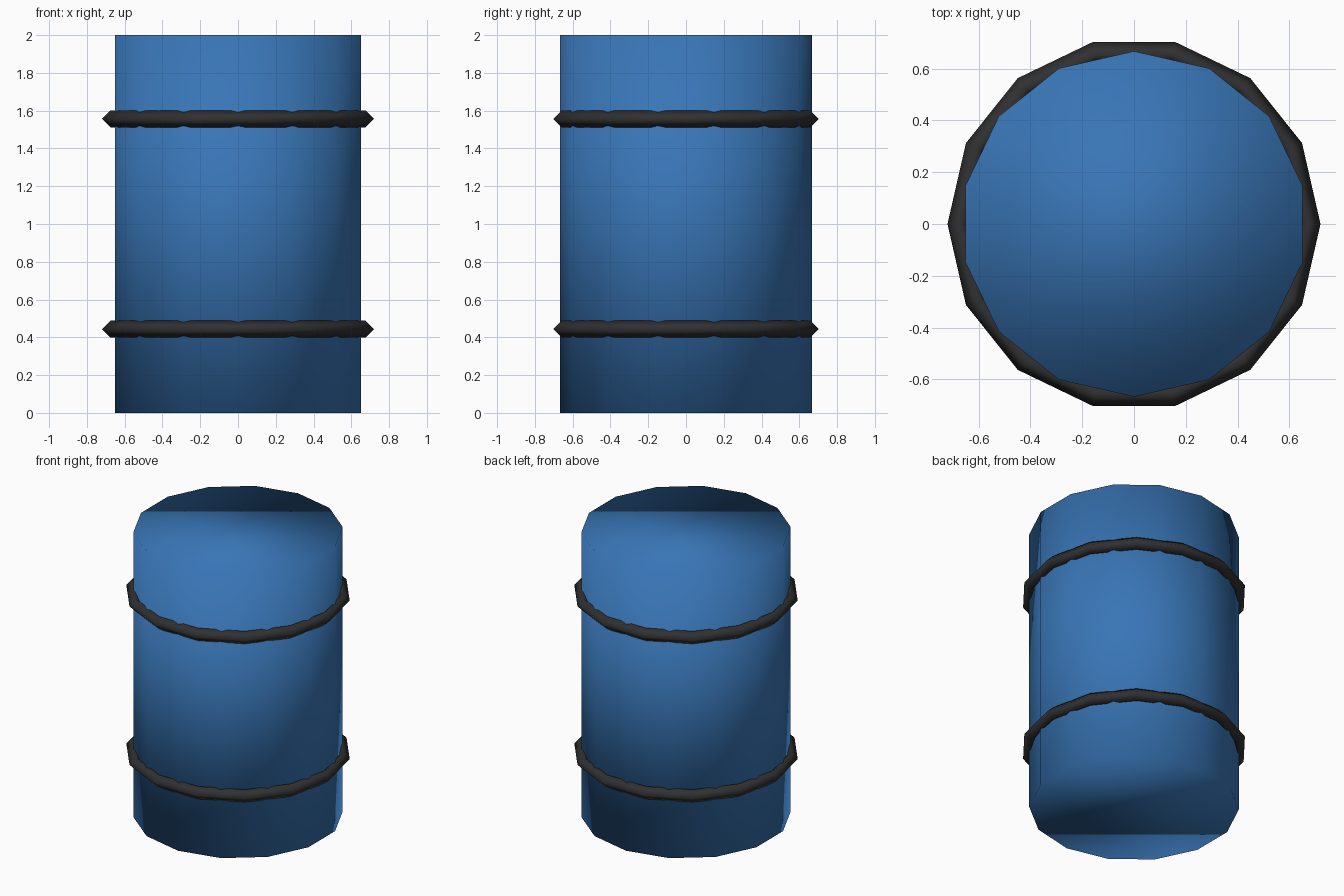
import bpy

if "Cube" in bpy.data.objects:
    bpy.data.objects.remove(bpy.data.objects["Cube"])


def material(name, color):
    m = bpy.data.materials.new(name)
    m.diffuse_color = (*color, 1)
    m.use_nodes = True
    m.node_tree.nodes["Principled BSDF"].inputs["Base Color"].default_value = m.diffuse_color
    return m


def finish(name, mat):
    ob = bpy.context.object
    ob.name = name
    ob.data.materials.append(mat)
    bpy.ops.object.shade_smooth()


blue = material("blue_paint", (0.04, 0.18, 0.47))
black = material("black_rubber", (0.03, 0.03, 0.032))

# Drum body: 14-sided, smooth shaded throughout
bpy.ops.mesh.primitive_cylinder_add(vertices=14, radius=0.667, depth=2, location=(0, 0, 1))
finish("drum_body", blue)

# Two hoops with a diamond cross-section
for name, z in (("lower_hoop", 0.444), ("upper_hoop", 1.556)):
    bpy.ops.mesh.primitive_torus_add(major_segments=14, minor_segments=4,
                                     major_radius=0.675, minor_radius=0.045,
                                     location=(0, 0, z))
    finish(name, black)
